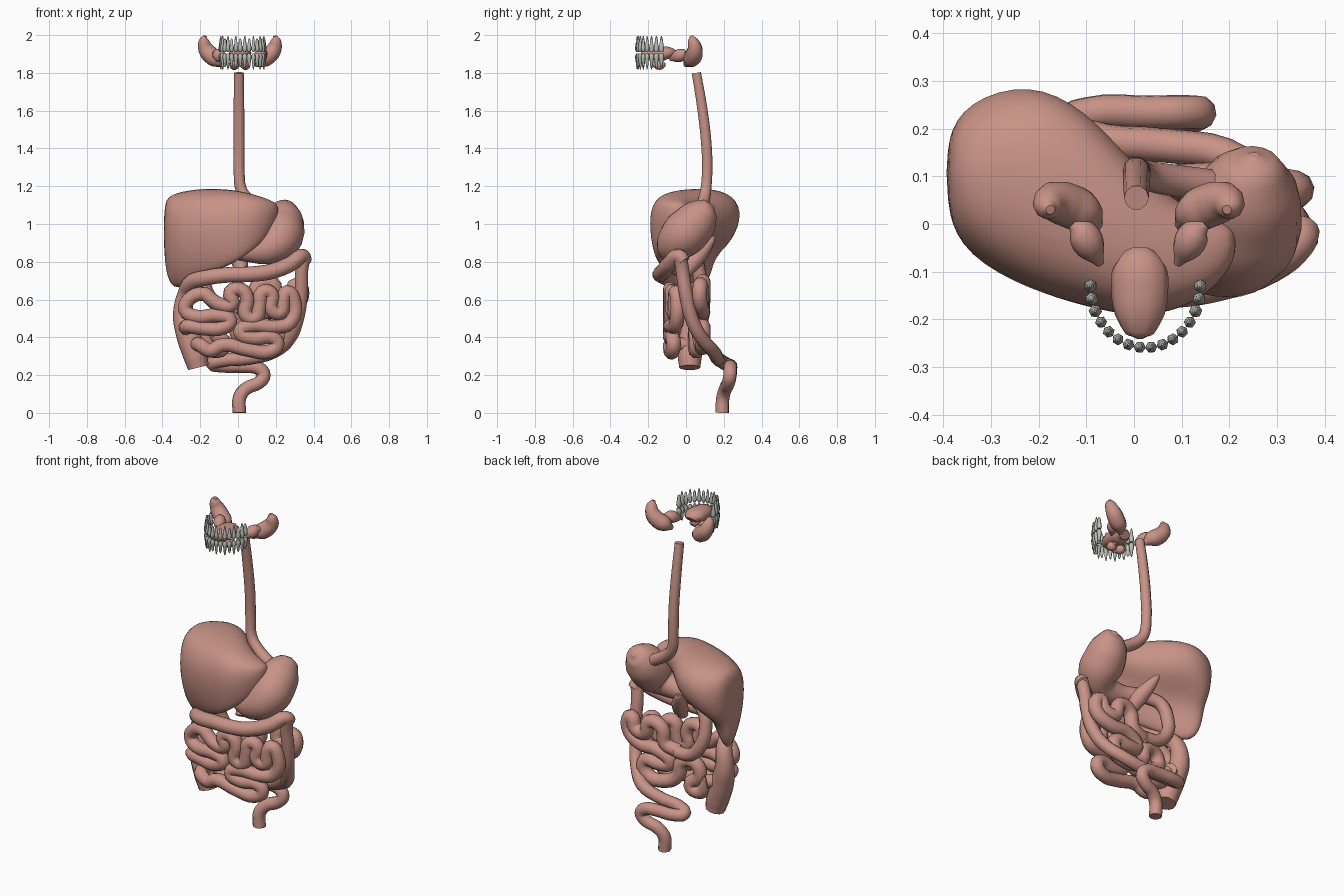
import bpy, bmesh, math
from mathutils import Vector


def material(name, rgb):
    m = bpy.data.materials.new(name)
    m.diffuse_color = (*rgb, 1)
    return m


PINK = material("flesh", (0.58, 0.29, 0.24))
GREY = material("enamel", (0.5, 0.52, 0.47))


def finish(o, mat=PINK, angle=60):
    o.data.materials.clear()
    o.data.materials.append(mat)
    bpy.ops.object.select_all(action='DESELECT')
    o.select_set(True)
    bpy.context.view_layer.objects.active = o
    bpy.ops.object.shade_smooth_by_angle(angle=math.radians(angle))


def from_bmesh(name, bm, mat=PINK, angle=60):
    bmesh.ops.recalc_face_normals(bm, faces=bm.faces)
    me = bpy.data.meshes.new(name)
    bm.to_mesh(me)
    bm.free()
    o = bpy.data.objects.new(name, me)
    bpy.context.collection.objects.link(o)
    finish(o, mat, angle)
    return o


def tube(name, pts, r=None, res=4, sides=3):
    """Smooth tube through (x, y, z[, radius]) points, turned into a mesh."""
    cu = bpy.data.curves.new(name, 'CURVE')
    cu.dimensions = '3D'
    cu.bevel_depth = 1
    cu.bevel_resolution = sides
    cu.resolution_u = res
    cu.use_fill_caps = True
    sp = cu.splines.new('BEZIER')
    sp.radius_interpolation = 'CARDINAL'
    sp.bezier_points.add(len(pts) - 1)
    for b, p in zip(sp.bezier_points, pts):
        b.co = p[:3]
        b.radius = r or p[3]
        b.handle_left_type = b.handle_right_type = 'AUTO'
    o = bpy.data.objects.new(name, cu)
    bpy.context.collection.objects.link(o)
    bpy.ops.object.select_all(action='DESELECT')
    o.select_set(True)
    bpy.context.view_layer.objects.active = o
    bpy.ops.object.convert(target='MESH')
    finish(bpy.context.view_layer.objects.active)


# Oesophagus
tube("oesophagus", [(0.005, 0.055, 1.8, .026), (0.005, 0.085, 1.62, .028), (0.006, 0.108, 1.42, .029),
                    (0.006, 0.112, 1.28, .029), (0.018, 0.105, 1.18, .03), (0.06, 0.095, 1.125, .033),
                    (0.16, 0.08, 1.06, .035)])

# Stomach, running from the fundus to the pylorus
tube("stomach", [(.25, .145, 1.095, .01), (.25, .13, 1.085, .055), (.242, .085, 1.045, .098), (.233, .03, .985, .118),
                 (.22, -.03, .925, .117), (.17, -.065, .875, .09), (.08, -.05, .855, .062),
                 (-.02, -.01, .86, .046), (-.1, .03, .86, .036)], sides=6)

# Duodenum and the gland tucked behind the stomach
tube("duodenum", [(-.08, .02, .86), (-.15, .05, .83), (-.18, .07, .74), (-.16, .09, .63), (-.09, .09, .56), (0, .085, .55)], .037)
tube("pancreas", [(-.05, .15, .935, .006), (-.045, .14, .92, .018), (-.02, .095, .865, .038), (.01, .04, .8, .045), (.02, 0, .74, .03)])

# Liver: wedge-shaped sections lofted along x (x, front, back, bottom, top, edge position)
sections = [(-.395, .02, .18, .78, 1.12, .5), (-.352, -.08, .265, .6, 1.165, .48), (-.22, -.15, .31, .68, 1.19, .25),
            (-.1, -.18, .25, .735, 1.19, .14), (0, -.2, .13, .785, 1.18, .12), (.1, -.185, .04, .865, 1.155, .15),
            (.18, -.13, .01, .95, 1.125, .25), (.215, -.07, -.01, 1.02, 1.1, .4)]
bm = bmesh.new()
rings = []
for x, f, b, lo, hi, e in sections:
    prof = [(e, 0), (e * .3, .25), (-.01, .65), (.12, .94), (.5, 1.01), (.86, .97), (1.02, .78),
            (.92, .48), (max(.5, e + .25), .36), (e + .16, .1)]
    rings.append([bm.verts.new((x, f + (b - f) * u, lo + (hi - lo) * v)) for u, v in prof])
for a, b in zip(rings, rings[1:]):
    for i in range(len(a)):
        j = (i + 1) % len(a)
        bm.faces.new((a[i], a[j], b[j], b[i]))
bm.faces.new(rings[0])
bm.faces.new(rings[-1])
liver = from_bmesh("liver", bm, angle=180)
liver.modifiers.new("rounding", 'SUBSURF').levels = 2
liver.modifiers["rounding"].render_levels = 2

# Large intestine in two runs
tube("upper_colon", [(-.21, .02, .24, .056), (-.225, .02, .3, .064), (-.265, .03, .42, .064), (-.29, .045, .53, .054),
                     (-.275, .03, .63, .045), (-.245, -.04, .69, .043), (-.17, -.105, .715, .042),
                     (-.06, -.13, .73, .042), (.08, -.135, .735, .042), (.18, -.12, .75, .042),
                     (.28, -.085, .79, .042), (.345, -.035, .83, .038), (.355, -.01, .8, .035)], sides=4)
tube("descending_colon", [(.352, -.03, .83), (.338, -.02, .76), (.335, 0, .63), (.315, .03, .5), (.275, .08, .4),
                          (.19, .145, .325), (.06, .165, .29), (-.1, .185, .275), (-.135, .21, .26), (-.09, .232, .25),
                          (.03, .234, .247), (.11, .235, .235), (.137, .233, .2), (.11, .225, .16),
                          (.045, .21, .13), (.008, .195, .08), (.008, .192, 0)], .036)

# Small intestine: rear coils then front coils, (x, z) paths
rear = [(0, .55), (.08, .58), (.1, .67), (.18, .69), (.21, .61), (.28, .62), (.31, .68), (.335, .61), (.25, .54),
        (.12, .53), (.05, .47), (.12, .45), (.21, .45), (.2, .37), (.06, .36), (0, .41), (-.02, .49),
        (-.1, .5), (-.13, .43), (-.07, .36), (-.13, .33), (-.19, .42)]
front = [(-.27, .46), (-.2, .45), (-.07, .455), (-.04, .49), (-.1, .515), (-.23, .51), (-.28, .545), (-.26, .6),
         (-.18, .63), (-.14, .6), (-.1, .575), (-.03, .575), (-.04, .64), (.02, .65), (.05, .6), (.04, .52), (.09, .5),
         (.115, .57), (.13, .64), (.18, .63), (.175, .55), (.225, .53), (.24, .6), (.26, .64), (.295, .6), (.28, .48),
         (.2, .455), (.06, .46), (.01, .43), (.08, .395), (.18, .4), (.21, .365), (.17, .325), (.05, .335),
         (-.08, .36), (-.15, .33), (-.2, .36)]
tube("small_intestine_rear", [(x, .07 + .02 * math.sin(9 * x), z) for x, z in rear], .04)
tube("small_intestine_front", [(-.19, .08, .42), (-.25, .02, .43)] + [(x, -.085 + .45 * x * x, z) for x, z in front]
     + [(-.22, .01, .36)], .038)

# Tongue
tube("tongue", [(.012, -.24, 1.89, .008), (.012, -.23, 1.892, .03), (.012, -.19, 1.9, .052), (.012, -.13, 1.905, .06),
                (.012, -.09, 1.9, .055), (.012, -.065, 1.885, .035)])
tongue = bpy.context.view_layer.objects.active
for v in tongue.data.vertices:
    v.co.z = 1.9 + (v.co.z - 1.9) * .65

# Salivary glands, mirrored about the mouth
for s, side in ((-1, "right"), (1, "left")):
    def m(pts):
        return [(.01 + s * x, y, z, r) for x, y, z, r in pts]
    tube("parotid_gland_" + side, m([(.185, .03, 1.995, .01), (.19, .035, 1.975, .026), (.182, .047, 1.93, .04),
                                     (.15, .04, 1.89, .046), (.11, .02, 1.865, .04), (.085, -.005, 1.84, .012)]))
    tube("submandibular_gland_" + side, m([(.14, .0, 1.905, .01), (.122, -.015, 1.9, .03), (.1, -.05, 1.885, .031),
                                           (.08, -.085, 1.87, .008)]))
    tube("sublingual_gland_" + side, m([(.02, -.19, 1.85, .006), (.026, -.17, 1.848, .018), (.03, -.135, 1.842, .027),
                                        (.035, -.11, 1.845, .01)]))

# Teeth: crown, neck and tapering root, sixteen per jaw
for jaw, up in (("upper", 1), ("lower", -1)):
    bm = bmesh.new()
    for i in range(16):
        a = math.radians(-90 + 180 * i / 15)
        base = Vector((.024 + .115 * math.sin(a), -.13 - .129 * math.cos(a), 1.907))
        back = abs(i - 7.5) > 4.5
        w = .0135 if back else .012
        out = Vector((math.sin(a), -math.cos(a), 0))
        side = Vector((math.cos(a), math.sin(a), 0))
        prof = [(.004, .8 if back else .5), (.016, 1.05), (.03, 1), (.044, .75), (.066, .6), (.088 - (.012 if i % 2 else 0), .2)]
        prev = None
        for h, k in prof:
            ring = []
            for q in range(6):
                t = q * math.tau / 6
                p = base + side * (w * k * math.cos(t)) + out * (w * k * math.sin(t))
                p.z += up * h
                ring.append(bm.verts.new(p))
            if prev:
                for q in range(6):
                    bm.faces.new((prev[q], prev[(q + 1) % 6], ring[(q + 1) % 6], ring[q]))
            else:
                bm.faces.new(ring)
            prev = ring
        bm.faces.new(prev)
    from_bmesh(jaw + "_teeth", bm, GREY, 60)
